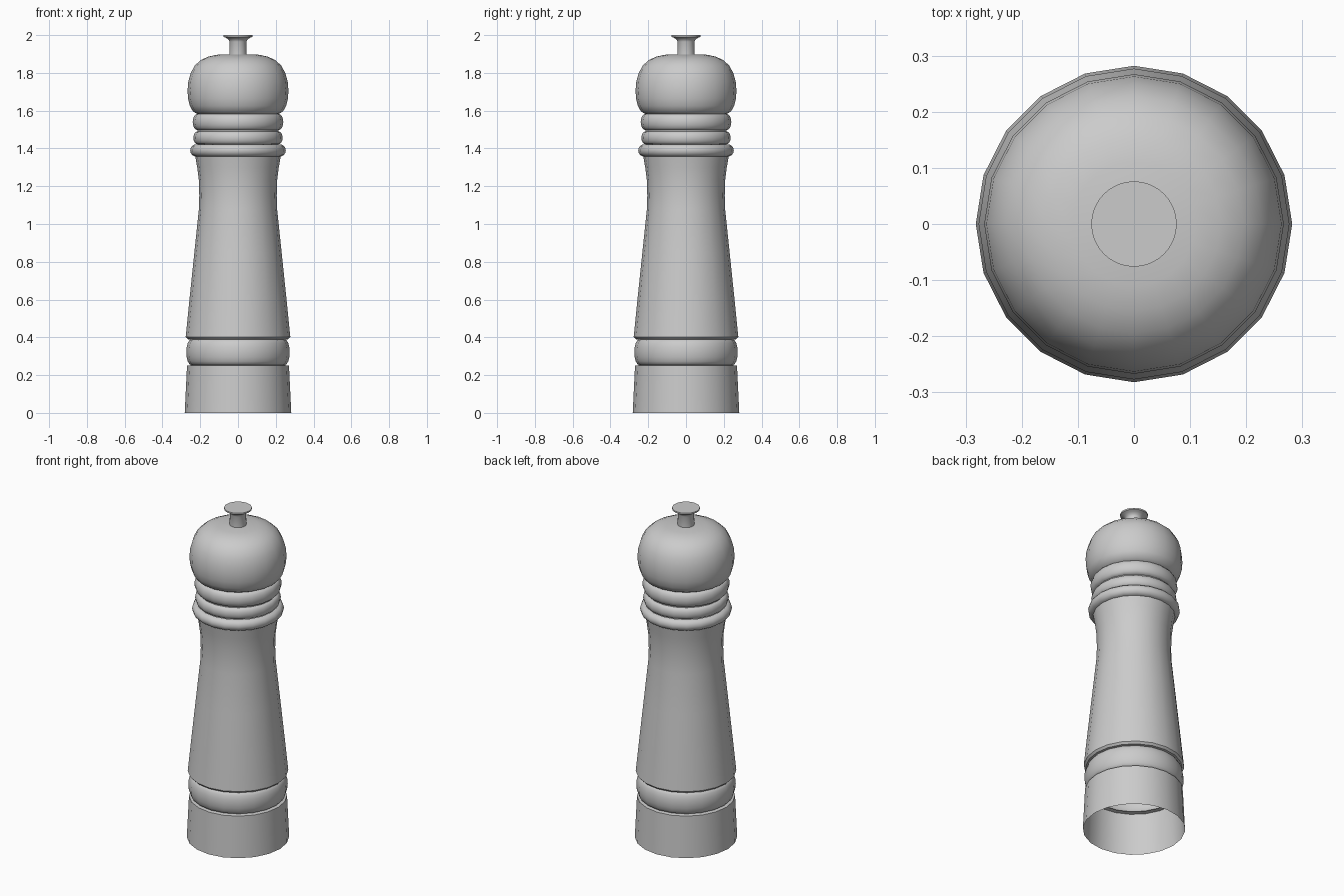
import bpy, bmesh, math

if "Cube" in bpy.data.objects:
    bpy.data.objects.remove(bpy.data.objects["Cube"])


def lathe(name, profile, sides=20):
    """Revolve a list of (radius, z) points around the z axis."""
    bm = bmesh.new()
    rings = []
    for r, z in profile:
        if r == 0:
            rings.append([bm.verts.new((0, 0, z))] * sides)
        else:
            rings.append([bm.verts.new((r * math.cos(2 * math.pi * i / sides),
                                        r * math.sin(2 * math.pi * i / sides), z))
                          for i in range(sides)])
    for a, b in zip(rings, rings[1:]):
        for i in range(sides):
            j = (i + 1) % sides
            quad = [a[i], a[j], b[j], b[i]]
            bm.faces.new(list(dict.fromkeys(quad)))
    mesh = bpy.data.meshes.new(name)
    bm.to_mesh(mesh)
    bm.free()
    ob = bpy.data.objects.new(name, mesh)
    bpy.context.collection.objects.link(ob)
    bpy.ops.object.select_all(action='DESELECT')
    ob.select_set(True)
    bpy.context.view_layer.objects.active = ob
    bpy.ops.object.shade_smooth_by_angle(angle=math.radians(38))
    return ob


def bead(name, z0, z1, r_end, r_max, steps=8):
    """Half-round turned ring between two heights."""
    mid, half = (z0 + z1) / 2, (z1 - z0) / 2
    pts = []
    for i in range(steps + 1):
        a = -math.pi / 2 + math.pi * i / steps
        pts.append((r_end + (r_max - r_end) * math.cos(a), mid + half * math.sin(a)))
    return lathe(name, pts)


# Open foot with its narrow top ledge
lathe("base", [(0.282, 0), (0.27, 0.25), (0.245, 0.253)])
bead("base_bead", 0.253, 0.39, 0.247, 0.274)

# Tapered body
lathe("body", [(0.247, 0.388), (0.266, 0.39), (0.277, 0.402), (0.257, 0.6),
               (0.231, 0.85), (0.207, 1.08), (0.205, 1.15), (0.207, 1.23),
               (0.216, 1.3), (0.226, 1.357)])

# Turned neck rings
bead("lower_neck_ring", 1.357, 1.422, 0.222, 0.253)
bead("middle_neck_ring", 1.422, 1.49, 0.215, 0.236)
lathe("neck_groove", [(0.215, 1.49), (0.215, 1.497)])
bead("upper_neck_ring", 1.497, 1.583, 0.215, 0.24)

# Rounded head
lathe("head", [(0.215, 1.583), (0.238, 1.595), (0.255, 1.625), (0.265, 1.665),
               (0.267, 1.71), (0.263, 1.755), (0.25, 1.8), (0.228, 1.84),
               (0.195, 1.869), (0.155, 1.887), (0.11, 1.896), (0.0, 1.9)])

# Flared knob
lathe("knob", [(0.046, 1.895), (0.045, 1.965), (0.05, 1.976), (0.062, 1.985),
               (0.076, 1.991), (0.076, 2.0), (0, 2.0)], 40)
